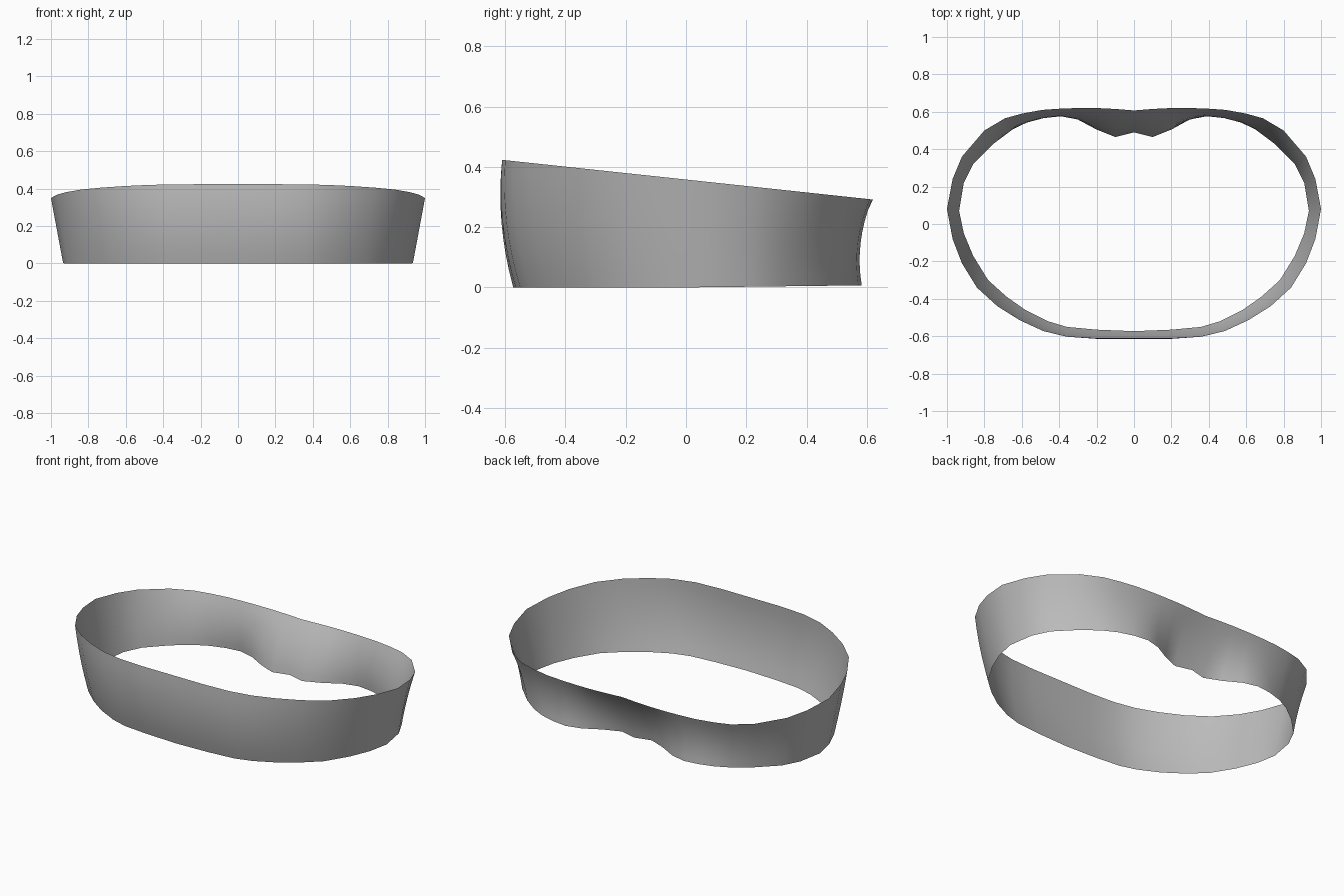
import bpy
import bmesh
from mathutils import Vector

default_cube = bpy.data.objects.get("Cube")
if default_cube:
    bpy.data.objects.remove(default_cube, do_unlink=True)

# Half outlines of the rims, running from front centre to back centre
top_half = [(0, -.61), (.2, -.61), (.36, -.6), (.49, -.57), (.61, -.515),
            (.73, -.44), (.84, -.34), (.92, -.21), (.97, -.08), (1, .08),
            (.97, .24), (.92, .36), (.8, .5), (.69, .565), (.6, .59),
            (.49, .61), (.39, .617), (.3, .62), (.2, .62), (.1, .615), (0, .607)]
bottom_half = [(0, -.573), (.2, -.565), (.36, -.55), (.46, -.52), (.58, -.46),
               (.68, -.39), (.78, -.3), (.86, -.17), (.91, -.05), (.935, .07),
               (.91, .22), (.86, .32), (.75, .43), (.65, .505), (.57, .545),
               (.48, .572), (.39, .583), (.3, .56), (.2, .505), (.1, .465), (0, .49)]
ROWS = 8


def full_outline(half):
    """Mirror a half outline into a closed loop."""
    return half + [(-x, y) for x, y in reversed(half[1:-1])]


def wall_point(low, high, t):
    """Point on the curved wall, from lower rim (t=0) to upper rim (t=1)."""
    lower = Vector((*low, max(0, low[1]) * .012))
    upper = Vector((*high, .358 - .107 * high[1]))
    point = lower.lerp(upper, t)
    # The front bows outward and the back bows inward
    bow = -.02 * abs(high[1]) / .6
    point.y += bow * 4 * t * (1 - t)
    return point


def make_material(name, colour):
    material = bpy.data.materials.new(name)
    material.use_nodes = True
    material.diffuse_color = colour
    shader = material.node_tree.nodes["Principled BSDF"]
    shader.inputs["Base Color"].default_value = colour
    return material


# Thin open band with a nose recess at the lower back edge
bm = bmesh.new()
columns = []
for low, high in zip(full_outline(bottom_half), full_outline(top_half)):
    columns.append([bm.verts.new(wall_point(low, high, row / ROWS))
                    for row in range(ROWS + 1)])

for index, column in enumerate(columns):
    following = columns[(index + 1) % len(columns)]
    for row in range(ROWS):
        face = bm.faces.new((column[row], following[row],
                             following[row + 1], column[row + 1]))
        face.smooth = True

mesh = bpy.data.meshes.new("face_band")
bm.to_mesh(mesh)
bm.free()
band = bpy.data.objects.new("face_band", mesh)
bpy.context.collection.objects.link(band)
mesh.materials.append(make_material("mid_grey", (.5, .5, .5, 1)))
